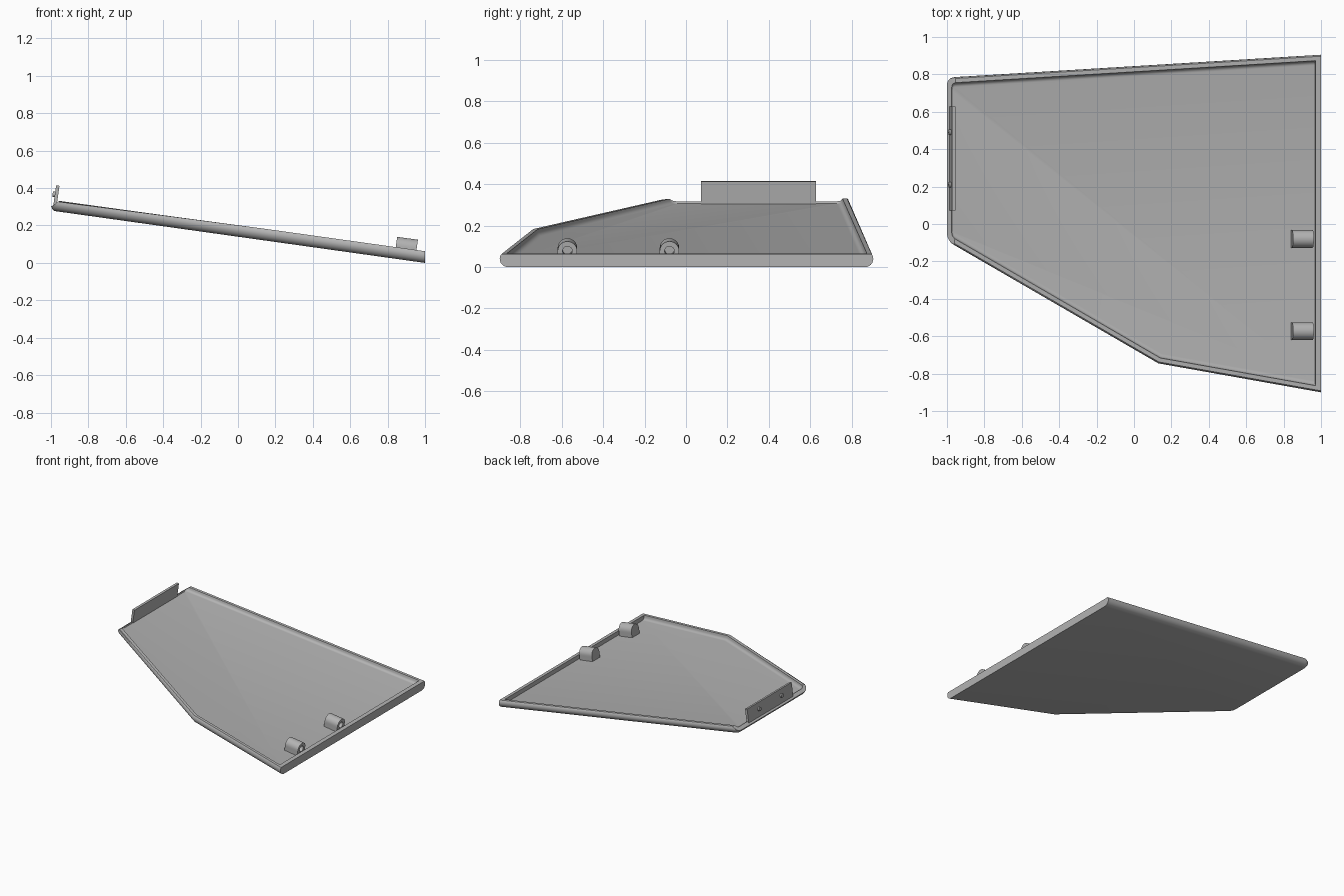
import bpy, bmesh, math
from mathutils import Vector, Matrix

if "Cube" in bpy.data.objects:
    bpy.data.objects.remove(bpy.data.objects["Cube"], do_unlink=True)

grey = bpy.data.materials.new("plain grey")
grey.diffuse_color = (0.45, 0.45, 0.45, 1)
grey.use_nodes = True
grey.node_tree.nodes["Principled BSDF"].inputs["Base Color"].default_value = (0.45, 0.45, 0.45, 1)

SLOPE = 0.14
TILT = math.atan(SLOPE)


def finish(name, bm, angle=35):
    bmesh.ops.recalc_face_normals(bm, faces=bm.faces)
    mesh = bpy.data.meshes.new(name)
    bm.to_mesh(mesh)
    bm.free()
    obj = bpy.data.objects.new(name, mesh)
    bpy.context.collection.objects.link(obj)
    mesh.materials.append(grey)
    bpy.ops.object.select_all(action="DESELECT")
    obj.select_set(True)
    bpy.context.view_layer.objects.active = obj
    bpy.ops.object.shade_smooth_by_angle(angle=math.radians(angle))
    return obj


def loft(bm, rings):
    """Skin a list of equal-length point rings and cap both ends."""
    loops = [[bm.verts.new(p) for p in ring] for ring in rings]
    for a, b in zip(loops, loops[1:]):
        for i in range(len(a)):
            j = (i + 1) % len(a)
            bm.faces.new((a[i], a[j], b[j], b[i]))
    bm.faces.new(loops[0])
    bm.faces.new(loops[-1])


# Panel outline, anticlockwise; edges: lower right, right, back, left, front
OUTLINE = [Vector(p) for p in ((0.13, -0.745), (1, -0.9), (1, 0.905), (-1, 0.783), (-1, -0.09))]


def outline_ring(side, left, right, height):
    """Outline moved inwards per edge, left corners rounded, laid on the slope."""
    moves = [side, right, side, left, side]
    lines = []
    for i, p in enumerate(OUTLINE):
        d = (OUTLINE[(i + 1) % 5] - p).normalized()
        lines.append((p + Vector((-d.y, d.x)) * moves[i], d))
    corners = []
    for i in range(5):
        (p, d), (q, e) = lines[i - 1], lines[i]
        corners.append(p + d * ((q - p).cross(e) / d.cross(e)))
    pts = []
    for i, c in enumerate(corners):
        if i < 3:
            pts.append(c)
            continue
        reach = max(0.045 - left, 0.012)
        a, b = c - lines[i - 1][1] * reach, c + lines[i][1] * reach
        for k in range(7):
            t = k / 6
            pts.append(a * (1 - t) ** 2 + c * 2 * t * (1 - t) + b * t * t)
    ring = []
    for p in pts:
        z = SLOPE * (1 - p.x) + height
        # The raised left end is cut down by a slanting chamfer
        ring.append((p.x, p.y, min(z, 0.30 + 0.7 * (p.x + 1))))
    return ring


# Tray: rounded underside, narrow rim, filleted recess
rings = []
for k in range(7):
    a = math.radians(15 * k)
    d = 0.04 * (1 - math.sin(a))
    rings.append(outline_ring(d, d * 0.5, 0, 0.04 * (1 - math.cos(a))))
rings.append(outline_ring(0.003, 0.001, 0, 0.054))
rings.append(outline_ring(0.008, 0.002, 0, 0.0625))
rings.append(outline_ring(0.03, 0.024, 0.03, 0.0625))
for k in range(6):
    a = math.radians(18 * k)
    rings.append(outline_ring(0.032 + 0.022 * (1 - math.cos(a)), 0.025 + 0.0005 * k,
                              0.0305 + 0.0002 * k, 0.052 - 0.022 * math.sin(a)))
bm = bmesh.new()
loft(bm, rings)
finish("sloping_tray", bm)


# Hinge lugs: round top, square foot, blind bore facing the right end
def lug_ring(x, r, foot):
    ring = []
    for k in range(32):
        a = math.tau * k / 32
        c, s = math.cos(a), math.sin(a)
        if foot and s < -0.001:
            m = max(abs(c), abs(s))
            c, s = c / m, s / m * 1.15
        ring.append((x, r * c, r * s))
    return ring


for name, y in (("front_hinge_lug", -0.573), ("back_hinge_lug", -0.08)):
    bm = bmesh.new()
    loft(bm, [lug_ring(-0.056, 0.047, True), lug_ring(0.056, 0.047, True),
              lug_ring(0.056, 0.023, False), lug_ring(0.0, 0.023, False)])
    lug = finish(name, bm)
    lug.location = (0.9, y, 0.085)
    lug.rotation_euler.y = TILT

# Upright plate at the raised end, square to the slope
lean = Matrix.Translation((-0.971, 0.35, 0.36)) @ Matrix.Rotation(TILT, 4, "Y")
bm = bmesh.new()
bmesh.ops.create_cube(bm, size=1, matrix=lean @ Matrix.Diagonal((0.018, 0.555, 0.108, 1)))
finish("end_plate", bm)

# Small pegs on the outside of the plate
for name, y in (("front_peg", -0.14), ("back_peg", 0.14)):
    bm = bmesh.new()
    place = lean @ Matrix.Translation((-0.013, y, 0.005)) @ Matrix.Rotation(math.pi / 2, 4, "Y")
    bmesh.ops.create_cone(bm, cap_ends=True, segments=20, radius1=0.015, radius2=0.015,
                          depth=0.016, matrix=place)
    finish(name, bm)
